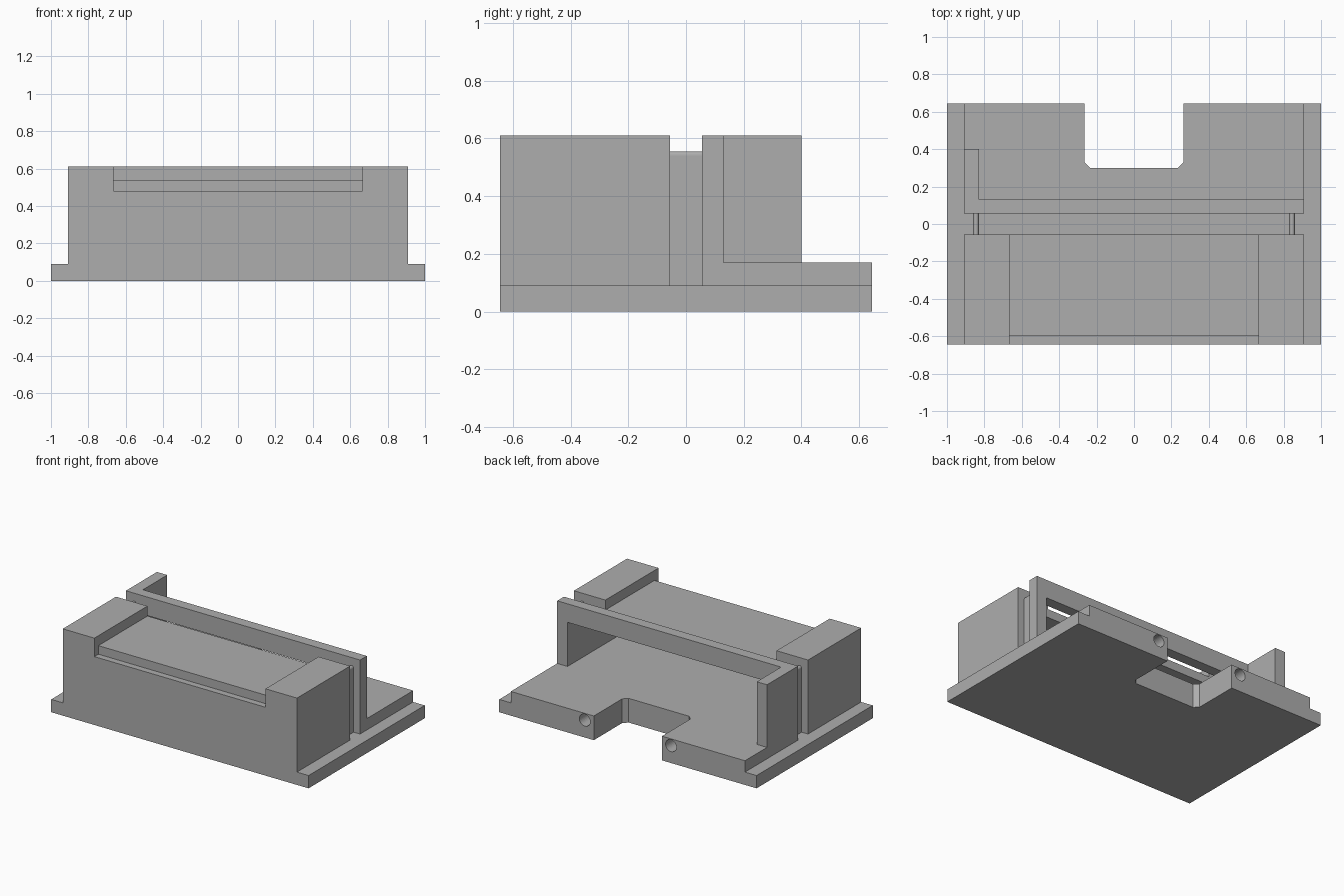
import bpy, bmesh, math
from mathutils import Matrix

cube = bpy.data.objects.get("Cube")
if cube:
    bpy.data.objects.remove(cube, do_unlink=True)

grey = bpy.data.materials.new("plain grey")
grey.use_nodes = True
grey.diffuse_color = (0.42, 0.42, 0.42, 1)
grey.node_tree.nodes["Principled BSDF"].inputs["Base Color"].default_value = (0.42, 0.42, 0.42, 1)

# Main dimensions
BACK, GAP = 0.645, 0.055        # half depth, half width of the slot
OUT, IN = 0.91, 0.83            # outer and inner side faces
STEP, FLOOR, CEIL, TOP = 0.09, 0.17, 0.48, 0.61


def add_object(name, bm):
    bmesh.ops.recalc_face_normals(bm, faces=bm.faces)
    mesh = bpy.data.meshes.new(name)
    bm.to_mesh(mesh)
    bm.free()
    mesh.materials.append(grey)
    obj = bpy.data.objects.new(name, mesh)
    bpy.context.collection.objects.link(obj)
    return obj


def extrude(name, outline, low, high, axis="Z"):
    """Extrude an outline in XY along Z, or one in XZ along Y."""
    bm = bmesh.new()
    place = (lambda a, b: (a, b, low)) if axis == "Z" else (lambda a, b: (a, low, b))
    face = bm.faces.new([bm.verts.new(place(a, b)) for a, b in outline])
    new = bmesh.ops.extrude_face_region(bm, geom=[face])["geom"]
    depth = high - low
    bmesh.ops.translate(bm, vec=(0, 0, depth) if axis == "Z" else (0, depth, 0),
                        verts=[v for v in new if isinstance(v, bmesh.types.BMVert)])
    return add_object(name, bm)


def box(name, x, y, z):
    return extrude(name, [(x[0], y[0]), (x[1], y[0]), (x[1], y[1]), (x[0], y[1])], *z)


def cut(target, cutter):
    cutter.hide_render = True
    cutter.hide_viewport = True
    mod = target.modifiers.new(cutter.name, "BOOLEAN")
    mod.operation = "DIFFERENCE"
    mod.solver = "EXACT"
    mod.object = cutter


def notched(half, front):
    """Plate outline with the rear notch and its chamfered corners."""
    right = [(half, front), (half, BACK), (0.265, BACK), (0.265, 0.33), (0.235, 0.3)]
    return right + [(-x, y) for x, y in reversed(right)]


# Base plate and raised rear platform
base = extrude("base_plate", notched(1, -BACK), 0, STEP)
platform = extrude("rear_platform", notched(OUT, GAP), STEP, FLOOR)

# Screw holes in the rear edge
for side, label in ((-1, "right"), (1, "left")):
    bm = bmesh.new()
    bmesh.ops.create_cone(bm, cap_ends=True, segments=32, radius1=0.042, radius2=0.042, depth=0.5,
                          matrix=Matrix.Translation((side * 0.335, BACK, 0.122))
                          @ Matrix.Rotation(math.pi / 2, 4, "X"))
    hole = add_object(label + "_hole_cutter", bm)
    cut(base, hole)
    cut(platform, hole)

# Hollow front block with recessed top and front ledge
block = box("front_block", (-OUT, OUT), (-BACK, -GAP), (STEP, TOP))
cut(block, box("cavity_cutter", (-IN, IN), (-0.56, 0), (FLOOR, CEIL)))
cut(block, box("recess_cutter", (-0.665, 0.665), (-0.7, 0), (0.54, 0.7)))
cut(block, box("ledge_cutter", (-0.665, 0.665), (-0.7, -0.6), (CEIL, 0.7)))

# Floor and thin round-topped walls in the slot
box("slot_floor", (-IN, IN), (-GAP, GAP), (STEP, FLOOR))
for side, label in ((-1, "right"), (1, "left")):
    radius = 0.015
    centre = side * (IN + radius)
    arc = [(centre + radius * math.cos(math.pi * i / 8), 0.54 + radius * math.sin(math.pi * i / 8))
           for i in range(9)]
    extrude(label + "_slot_wall", [(centre - radius, STEP), (centre + radius, STEP)] + arc,
            -GAP, GAP, "Y")

# Rear frame around the opening, with one side arm
half_frame = [(IN, CEIL), (IN, FLOOR), (OUT, FLOOR), (OUT, TOP)]
extrude("rear_frame", half_frame + [(-x, z) for x, z in reversed(half_frame)], GAP, 0.13, "Y")
box("side_arm", (-OUT, -IN), (0.13, 0.4), (FLOOR, TOP))
